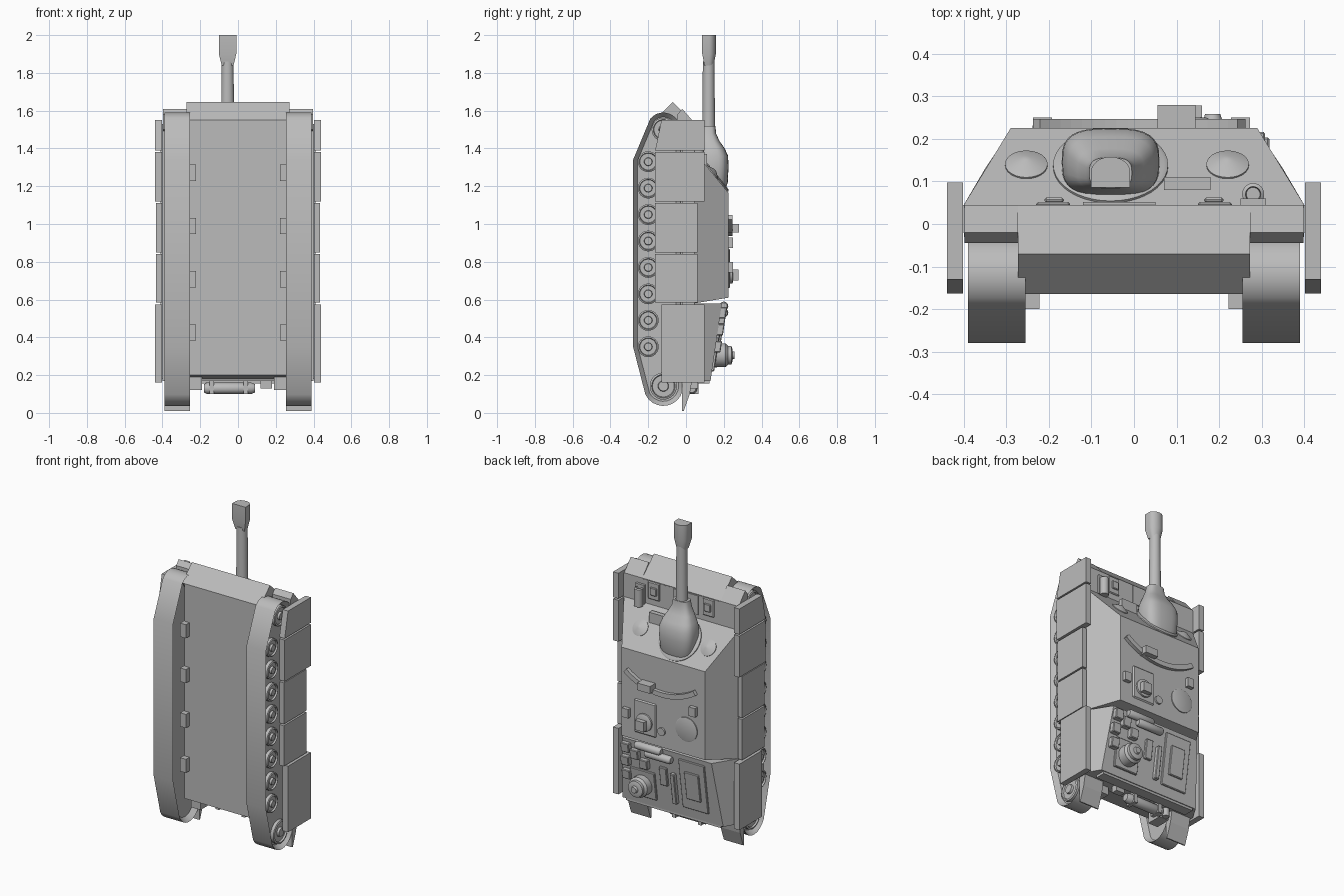
import bpy, bmesh, math
from mathutils import Vector, Matrix

cube = bpy.data.objects.get("Cube")
if cube:
    bpy.data.objects.remove(cube, do_unlink=True)

grey = bpy.data.materials.new("plain_grey")
grey.use_nodes = True
grey.diffuse_color = (0.5, 0.5, 0.5, 1)
grey.node_tree.nodes["Principled BSDF"].inputs["Base Color"].default_value = (0.5, 0.5, 0.5, 1)


def finish(name, bm, bevel=0, smooth=False):
    bmesh.ops.recalc_face_normals(bm, faces=bm.faces[:])
    me = bpy.data.meshes.new(name)
    bm.to_mesh(me)
    bm.free()
    me.materials.append(grey)
    ob = bpy.data.objects.new(name, me)
    bpy.context.collection.objects.link(ob)
    if bevel:
        mod = ob.modifiers.new("bevel", "BEVEL")
        mod.width, mod.segments = bevel, 1
    if smooth:
        bpy.ops.object.select_all(action="DESELECT")
        ob.select_set(True)
        bpy.context.view_layer.objects.active = ob
        bpy.ops.object.shade_smooth_by_angle(angle=math.radians(35))
    return ob


def loft(name, rings, smooth=False, bevel=0, recess=0):
    """Skin matching rings of points and cap both ends."""
    bm = bmesh.new()
    rows = [[bm.verts.new(p) for p in ring] for ring in rings]
    n = len(rows[0])
    for a, b in zip(rows, rows[1:]):
        for i in range(n):
            bm.faces.new((a[i], a[(i + 1) % n], b[(i + 1) % n], b[i]))
    caps = [bm.faces.new(rows[0]), bm.faces.new(rows[-1])]
    if recess:
        bmesh.ops.recalc_face_normals(bm, faces=bm.faces[:])
        bmesh.ops.inset_individual(bm, faces=caps, thickness=0.024, depth=-recess)
    return finish(name, bm, bevel, smooth)


def prism(name, profile, x0, x1, **kw):
    """Side profile in (y, z), extruded across x."""
    return loft(name, [[(x, y, z) for y, z in profile] for x in (x0, x1)], **kw)


def box(name, x, y, z, bevel=0):
    return prism(name, [(y[0], z[0]), (y[1], z[0]), (y[1], z[1]), (y[0], z[1])], *x, bevel=bevel)


def disc(name, centre, axis, steps, sides=24):
    """Turned part: steps are (distance along axis, radius)."""
    rot = Vector((0, 0, 1)).rotation_difference(Vector(axis)).to_matrix()
    ring = [(math.cos(i * math.tau / sides), math.sin(i * math.tau / sides)) for i in range(sides)]
    return loft(name, [[Vector(centre) + rot @ Vector((r * c, r * s, d)) for c, s in ring]
                       for d, r in steps], smooth=True)


def arc(cy, cz, r, a0, a1, n=10):
    angles = [math.radians(a0 + (a1 - a0) * i / n) for i in range(n + 1)]
    return [(cy + r * math.cos(a), cz + r * math.sin(a)) for a in angles]


# Lower hull, bow and sponsons
prism("lower_hull", [(-.165, .2), (-.165, 1.55), (-.07, 1.64), (.04, 1.53), (.04, .17)], -.258, .258)
prism("bow", [(-.165, 1.55), (-.07, 1.645), (.045, 1.535), (.03, 1.45), (-.1, 1.45)], -.272, .272)
box("sponson_deck", (-.4, .4), (-.03, .045), (.17, 1.53))

# Casemate and sloping engine deck
def quad(z0, z1, y1, w1):
    return [(-.4, .045, z0), (.4, .045, z0), (w1, y1, z1), (-w1, y1, z1)]

loft("casemate", [quad(.58, .61, .225, .29), quad(1.385, 1.165, .225, .29)])
loft("engine_deck", [quad(.17, .17, .13, .35), quad(.58, .58, .19, .31)])

# Running gear, both sides
track_path = ([(-.28, .35)] + arc(-.12, .142, .105, 205, 360) + [(-.03, .3), (-.03, 1.4)]
              + arc(-.12, 1.5, .09, 0, 140) + [(-.28, 1.34)])
for side, s in (("right", -1), ("left", 1)):
    prism(side + "_track", track_path, s * .255, s * .39, smooth=True, recess=.03)
    wheels = [(-.2, .35 + .14 * i, .055) for i in range(8)]
    wheels += [(-.12, .142, .072), (-.12, 1.5, .062)]
    for i, (y, z, r) in enumerate(wheels):
        disc(f"{side}_wheel_{i}", (s * .35, y, z), (s, 0, 0),
             [(0, r), (.03, r), (.034, r * .86), (.024, r * .8), (.024, r * .4), (.037, r * .36)])
    for i in range(4):
        z = .425 + .282 * i
        box(f"{side}_bump_stop_{i}", (s * .222, s * .262), (-.2, -.15), (z - .043, z + .043))

    # Skirt plates
    skirts = [[(-.13, 1.55), (.097, 1.55), (.097, 1.39), (-.163, 1.39)],
              [(-.163, 1.38), (.097, 1.38), (.097, 1.12), (-.163, 1.12)],
              [(-.163, 1.11), (.06, 1.11), (.06, .85), (-.163, .85)],
              [(-.163, .84), (.06, .84), (.06, .585), (-.163, .585)],
              [(-.13, .575), (.097, .575), (.097, .16), (-.13, .16)]]
    for i, plate in enumerate(skirts):
        prism(f"{side}_skirt_{i}", plate, s * .402, s * (.433 if i in (2, 3) else .439))
    box(side + "_skirt_rail", (s * .39, s * .41), (-.02, .045), (.18, 1.53))

    # Fender front and rear mudflap
    prism(side + "_front_fender", [(-.045, 1.5), (-.045, 1.58), (-.02, 1.61), (.045, 1.535), (.045, 1.45)],
          s * .272, s * .398)
    prism(side + "_mudflap", [(-.02, .01), (-.012, .01), (.02, .1), (.035, .19), (-.02, .19)], s * .255, s * .39)
    box(side + "_tow_bracket", (s * .19, s * .258), (-.1, 0), (.12, .22))

    # Crew hatches on the front deck
    box(side + "_driver_hatch", (s * .15, s * .23), (.04, .052), (1.42, 1.53), bevel=.005)
    box(side + "_periscope", (s * .165, s * .21), (.05, .062), (1.45, 1.5), bevel=.004)

# Mantlet and gun, skinned from rounded sections
def section(z, cy, hx, hy, power=.65, n=32):
    pts = []
    for i in range(n):
        c, q = math.cos(i * math.tau / n), math.sin(i * math.tau / n)
        pts.append((-.055 + hx * math.copysign(abs(c) ** power, c),
                    cy + hy * math.copysign(abs(q) ** power, q), z))
    return pts

loft("mantlet", [section(*r) for r in (
    (1.16, .14, .08, .06), (1.22, .143, .108, .078), (1.3, .145, .115, .08), (1.36, .145, .113, .078),
    (1.4, .139, .1, .066), (1.44, .127, .078, .05), (1.48, .12, .058, .039), (1.52, .12, .05, .036))], smooth=True)
loft("gun_barrel", [section(z, .12, hx, hy, 1) for z, hx, hy in (
    (1.48, .036, .034), (1.54, .035, .033), (1.86, .031, .031))], smooth=True)
arch = [(.046, -.036), (-.046, -.036)] + [(.046 * math.cos(a), .036 * math.sin(a))
        for a in [math.pi * (1 - i / 12) for i in range(13)]]
loft("muzzle_brake", [[(-.055 + x * f, .122 + y * f, z) for x, y in arch]
                      for z, f in ((1.84, .68), (1.9, 1), (2, 1))], smooth=True)

# Glacis fittings, set along the sloped plate
normal = Vector((0, .22, .18)).normalized()

def on_glacis(x, y):
    return (x, y, 1.385 - (y - .045) * 1.222)

disc("mantlet_collar", on_glacis(-.055, .135), normal, [(-.02, .135), (.006, .135), (.012, .125)], 40)
for name, x in (("right_cover", -.253), ("left_cover", .22)):
    disc(name, on_glacis(x, .138), normal, [(-.01, .05), (.004, .05), (.022, .008)])
disc("left_lamp", (.28, .07, 1.42), (0, 0, 1), [(-.05, .026), (.06, .026), (.065, .018), (.05, .016)])
box("lamp_bracket", (.25, .31), (.04, .06), (1.38, 1.5))
box("sight_shelf", (.07, .18), (.08, .11), (1.25, 1.37))
box("deck_strip", (-.12, .05), (.04, .052), (1.41, 1.53))

# Roof: sight arc, hatches, periscopes
rail = [(math.radians(a), r) for r, span in ((.425, range(236, 309, 4)), (.395, range(308, 235, -4)))
        for a in span]
loft("sight_arc", [[(-.0 + r * math.cos(a), y, 1.36 + r * math.sin(a)) for a, r in rail] for y in (.22, .247)])
box("sight_block", (.055, .145), (.22, .28), (.955, 1.0))
box("commander_hatch", (.045, .2), (.22, .234), (.66, .87), bevel=.012)
disc("commander_cupola", (.125, .22, .74), (0, 1, 0), [(0, .055), (.025, .055), (.03, .045)])
box("commander_periscope", (.1, .16), (.22, .278), (.70, .76))
disc("loader_hatch", (-.163, .22, .77), (0, 1, 0), [(0, .075), (.011, .075), (.013, .07)], 32)
disc("roof_plug", (.01, .22, .71), (0, 1, 0), [(0, .025), (.016, .025)])
for i, (x, z) in enumerate(((.25, .77), (-.215, .9))):
    box(f"roof_block_{i}", (x - .022, x + .022), (.22, .25), (z - .028, z + .028))

# Engine deck fittings, following the slope
def deck_y(z):
    return .13 + .06 * (z - .17) / .41

def deck_plate(name, x, z, h, bevel=.004):
    prism(name, [(deck_y(z[0]) - .02, z[0]), (deck_y(z[0]) + h, z[0]),
                 (deck_y(z[1]) + h, z[1]), (deck_y(z[1]) - .02, z[1])], *x, bevel=bevel)

deck_plate("access_panel", (-.26, -.08), (.23, .55), .01)
deck_plate("access_hatch", (-.22, -.12), (.3, .48), .02)
deck_plate("tool_bar", (-.05, -.02), (.24, .44), .025)
deck_plate("vent_panel", (.01, .06), (.34, .46), .015)
deck_plate("fan_base", (.1, .27), (.22, .4), .012)
for i, (x, z) in enumerate(((.29, .44), (.29, .35), (.22, .5), (.28, .53), (.16, .45))):
    deck_plate(f"stowage_box_{i}", (x - .028, x + .028), (z - .03, z + .03), .03)
disc("fan_dome", (.185, .15, .305), (0, 1, 0),
     [(0, .063), (.06, .063), (.072, .05), (.09, .05), (.095, .035), (.095, .022), (.108, .018)])
for i, (x, z) in enumerate(((-.04, .53), (.03, .565))):
    disc(f"air_cylinder_{i}", (x, .2, z), (1, 0, 0), [(0, .018), (.01, .024), (.17, .024), (.18, .018)], 16)

# Rear plate fittings
box("rear_ledge", (-.33, .33), (.06, .125), (.155, .18))
disc("exhaust_drum", (-.18, .03, .13), (1, 0, 0), [(0, .022), (.015, .03), (.25, .03), (.27, .022)], 20)
for s in (-1, 1):
    box("drum_strap", (-.05 + s * .09 - .012, -.05 + s * .09 + .012), (-.005, .065), (.1, .18))
box("tail_lamp", (.12, .18), (.02, .06), (.13, .18))
disc("exhaust_pipe", (-.22, .02, .12), (0, 0, 1), [(0, .02), (.06, .02)], 16)
